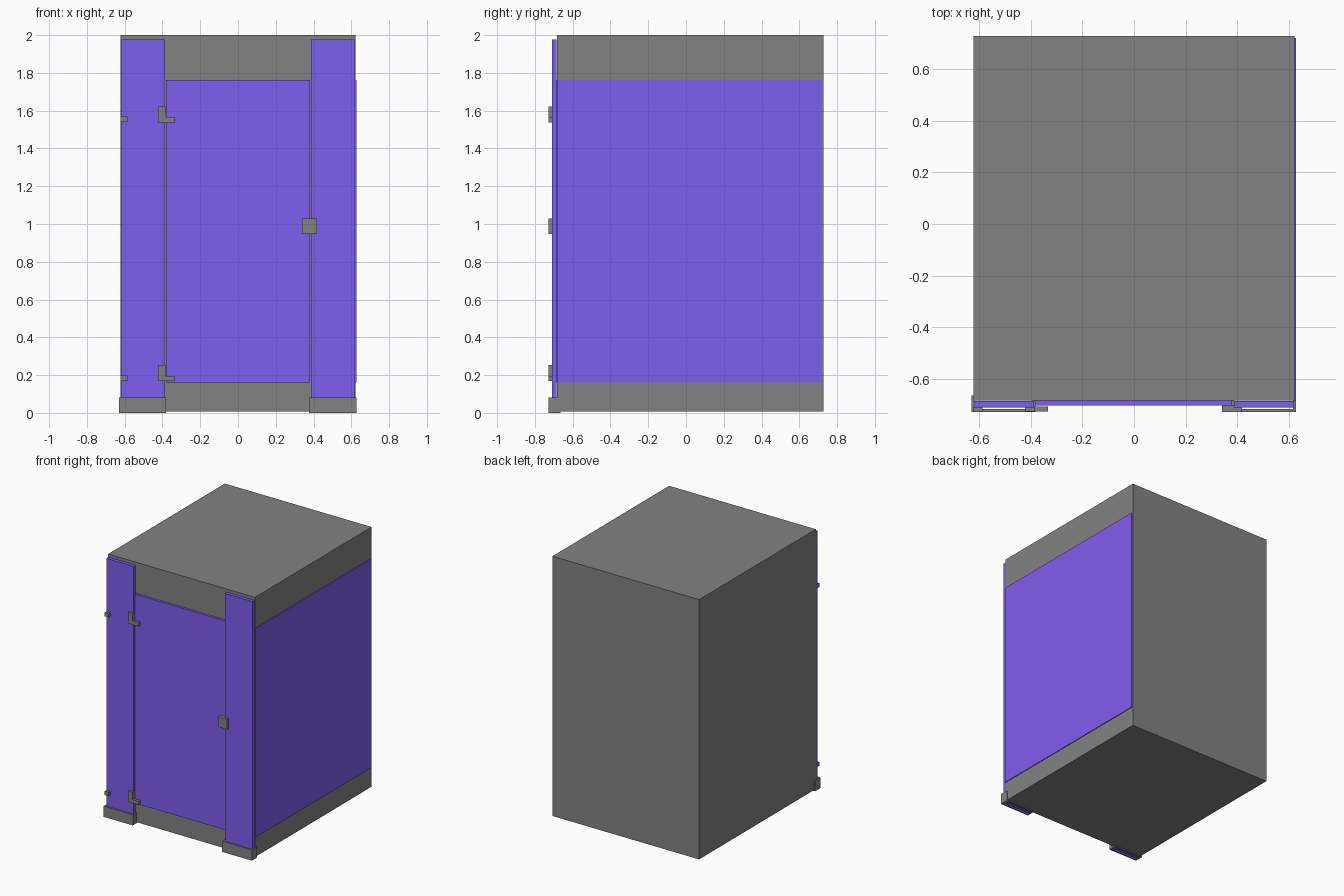
import bpy, bmesh

if "Cube" in bpy.data.objects:
    bpy.data.objects.remove(bpy.data.objects["Cube"])


def material(name, colour):
    mat = bpy.data.materials.new(name)
    mat.diffuse_color = colour
    mat.use_nodes = True
    mat.node_tree.nodes["Principled BSDF"].inputs["Base Color"].default_value = mat.diffuse_color
    return mat


purple = material("purple_panel", (0.215, 0.11, 0.85, 1))
grey = material("dark_grey", (0.225, 0.225, 0.225, 1))


def finish(bm, name, mat=grey):
    bmesh.ops.recalc_face_normals(bm, faces=bm.faces)
    mesh = bpy.data.meshes.new(name)
    bm.to_mesh(mesh)
    bm.free()
    obj = bpy.data.objects.new(name, mesh)
    bpy.context.collection.objects.link(obj)
    mesh.materials.append(mat)
    return obj


def box_mesh(x, y, z):
    bm = bmesh.new()
    bmesh.ops.create_cube(bm, size=1)
    for v in bm.verts:
        for i, (lo, hi) in enumerate((x, y, z)):
            v.co[i] = lo if v.co[i] < 0 else hi
    return bm


def box(name, x, y, z, mat=grey):
    return finish(box_mesh(x, y, z), name, mat)


def shoe(name, x, y, z):
    # Open sleeve around the foot of a pilaster
    bm = box_mesh(x, y, z)
    bmesh.ops.recalc_face_normals(bm, faces=bm.faces)
    caps = [f for f in bm.faces if abs(f.normal.z) > 0.5]
    bmesh.ops.delete(bm, geom=caps, context='FACES_ONLY')
    obj = finish(bm, name)
    mod = obj.modifiers.new("wall", 'SOLIDIFY')
    mod.thickness = 0.012
    mod.offset = -1
    mod.use_even_offset = True


def hinge(name, z):
    # L-shaped plate extruded forward
    pts = [(-0.423, 0), (-0.333, 0), (-0.333, 0.028), (-0.385, 0.028),
           (-0.385, 0.085), (-0.423, 0.085)]
    bm = bmesh.new()
    face = bm.faces.new([bm.verts.new((px, -0.727, z + pz)) for px, pz in pts])
    out = bmesh.ops.extrude_face_region(bm, geom=[face])
    moved = [g for g in out["geom"] if isinstance(g, bmesh.types.BMVert)]
    bmesh.ops.translate(bm, verts=moved, vec=(0, 0.02, 0))
    finish(bm, name)


# Stall body
box("stall_body", (-0.622, 0.622), (-0.684, 0.729), (0.008, 2.0))

# Door and side panel
box("door", (-0.382, 0.38), (-0.702, -0.683), (0.16, 1.762), purple)
box("side_panel", (0.621, 0.628), (-0.684, 0.72), (0.16, 1.762), purple)

# Pilasters and their shoes
for side, px, sx in (("left", (-0.62, -0.388), (-0.63, -0.382)),
                     ("right", (0.387, 0.62), (0.376, 0.628))):
    box(side + "_pilaster", px, (-0.71, -0.685), (0.005, 1.977), purple)
    shoe(side + "_shoe", sx, (-0.729, -0.664), (0, 0.082))

# Hinges and wall brackets
for level, z in (("lower", 0.168), ("upper", 1.538)):
    hinge(level + "_hinge", z)
    box(level + "_bracket", (-0.622, -0.586), (-0.729, -0.707),
        (z + 0.002, z + 0.03))

# Latch
box("latch", (0.34, 0.418), (-0.729, -0.701), (0.948, 1.028))
